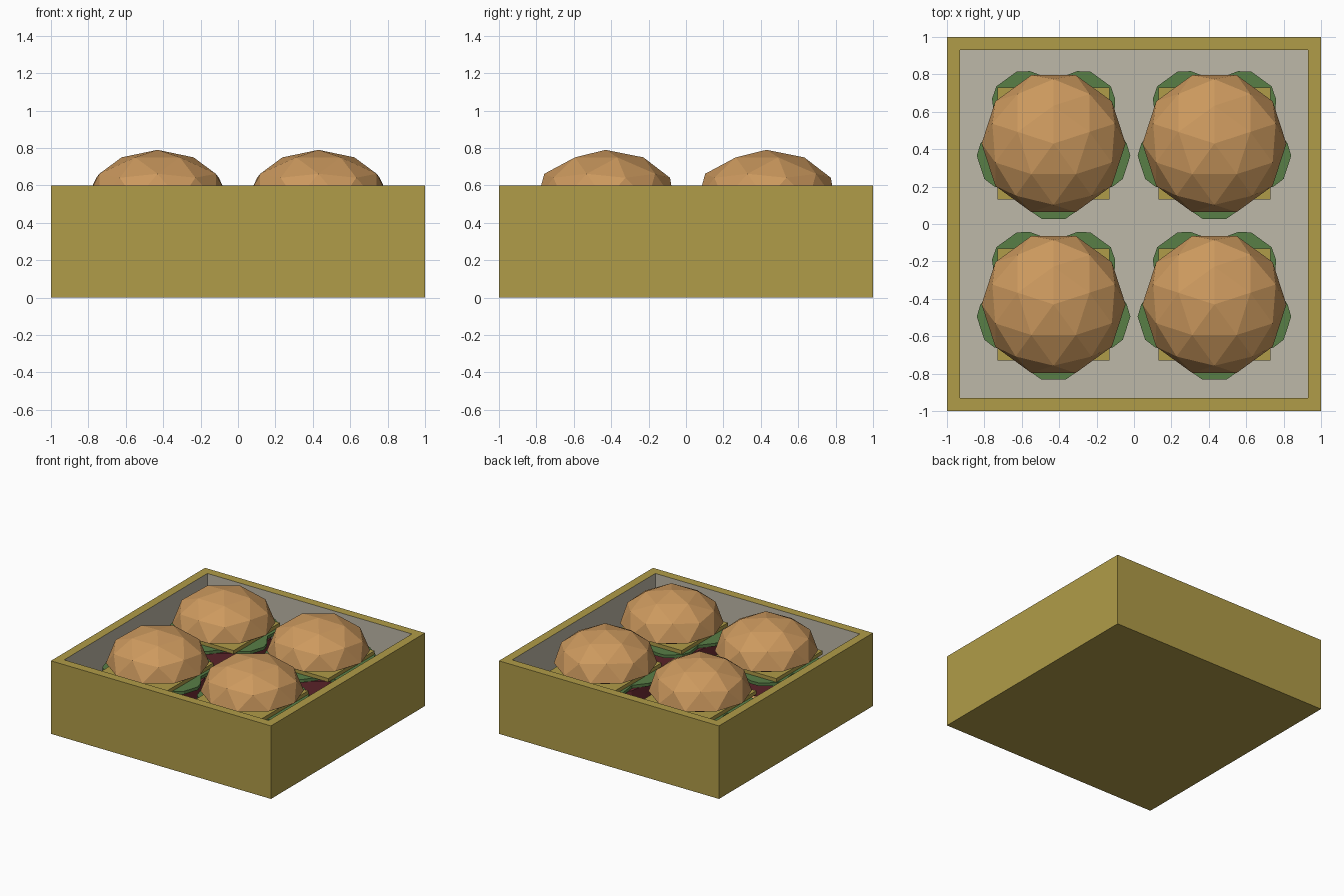
import bpy, bmesh, math
from mathutils import Matrix

if "Cube" in bpy.data.objects:
    bpy.data.objects.remove(bpy.data.objects["Cube"])


def mat(name, rgb):
    m = bpy.data.materials.new(name)
    lin = [((c / 255 + 0.055) / 1.055) ** 2.4 for c in rgb]
    m.diffuse_color = (*lin, 1)
    m.use_nodes = True
    m.node_tree.nodes["Principled BSDF"].inputs["Base Color"].default_value = m.diffuse_color
    return m


MUSTARD = mat("mustard", (176, 156, 72))
GREY = mat("warm grey", (190, 184, 168))
BUN = mat("toasted bun", (204, 153, 94))
GREEN = mat("lettuce green", (88, 126, 70))
RED = mat("dark red", (112, 44, 52))


def finish(bm, name, mats, loc=(0, 0, 0)):
    bmesh.ops.recalc_face_normals(bm, faces=bm.faces[:])
    me = bpy.data.meshes.new(name)
    bm.to_mesh(me)
    bm.free()
    for m in mats:
        me.materials.append(m)
    ob = bpy.data.objects.new(name, me)
    ob.location = loc
    bpy.context.collection.objects.link(ob)
    return ob


def prism(points, z0, z1):
    bm = bmesh.new()
    face = bm.faces.new([bm.verts.new((x, y, z0)) for x, y in points])
    ext = bmesh.ops.extrude_face_region(bm, geom=[face])
    for v in ext["geom"]:
        if isinstance(v, bmesh.types.BMVert):
            v.co.z = z1
    return bm


def dome(radius, height, z, upper):
    # half of a low-poly ball, cut flat at its equator
    bm = bmesh.new()
    bmesh.ops.create_icosphere(bm, subdivisions=2, radius=1,
                               matrix=Matrix.Rotation(math.pi / 2, 4, 'Z'))
    for v in bm.verts:
        if (v.co.z < -0.1) == upper and abs(v.co.z) > 0.1:
            v.co.z *= 0.12
        v.co.x *= radius
        v.co.y *= radius
        v.co.z = z + v.co.z * height
    return bm


# Open box with a grey lining
bm = prism([(-1, -1), (1, -1), (1, 1), (-1, 1)], 0, 0.6)
bm.faces.ensure_lookup_table()
top = max(bm.faces, key=lambda f: f.calc_center_median().z)
bmesh.ops.inset_region(bm, faces=[top], thickness=0.1)
ext = bmesh.ops.extrude_face_region(bm, geom=[top])
for v in ext["geom"]:
    if isinstance(v, bmesh.types.BMVert):
        v.co.z = 0.1
if top.is_valid:
    bmesh.ops.delete(bm, geom=[top], context='FACES_ONLY')
for f in bm.faces:
    if all(abs(v.co.x) < 0.95 for v in f.verts):
        f.material_index = 1
finish(bm, "box", [MUSTARD, GREY])

# Five-lobed lettuce outline
lettuce = []
for k, s in enumerate((0.97, 0.99, 1.03, 1.03, 0.99)):
    for d, r in ((-36, 0.33), (-18, 0.395), (-9, 0.42), (9, 0.42), (18, 0.395)):
        a = math.radians(-90 + 72 * k + d)
        lettuce.append((r * s * math.cos(a), r * s * math.sin(a)))
disc = [(0.36 * math.cos(i * math.pi / 8), 0.36 * math.sin(i * math.pi / 8))
        for i in range(16)]
square = [(-0.3, -0.3), (0.3, -0.3), (0.3, 0.3), (-0.3, 0.3)]

# Four stacked buns
for x in (-0.43, 0.43):
    for y in (-0.43, 0.43):
        at = (x, y, 0)
        finish(dome(0.385, 0.2, 0.29, False), "bottom_bun", [BUN], at)
        finish(prism(disc, 0.31, 0.43), "patty", [RED], at)
        finish(prism(lettuce, 0.43, 0.455), "lettuce", [GREEN], at)
        finish(prism(square, 0.455, 0.485), "cheese", [MUSTARD], at)
        finish(dome(0.385, 0.27, 0.52, True), "top_bun", [BUN], at)
